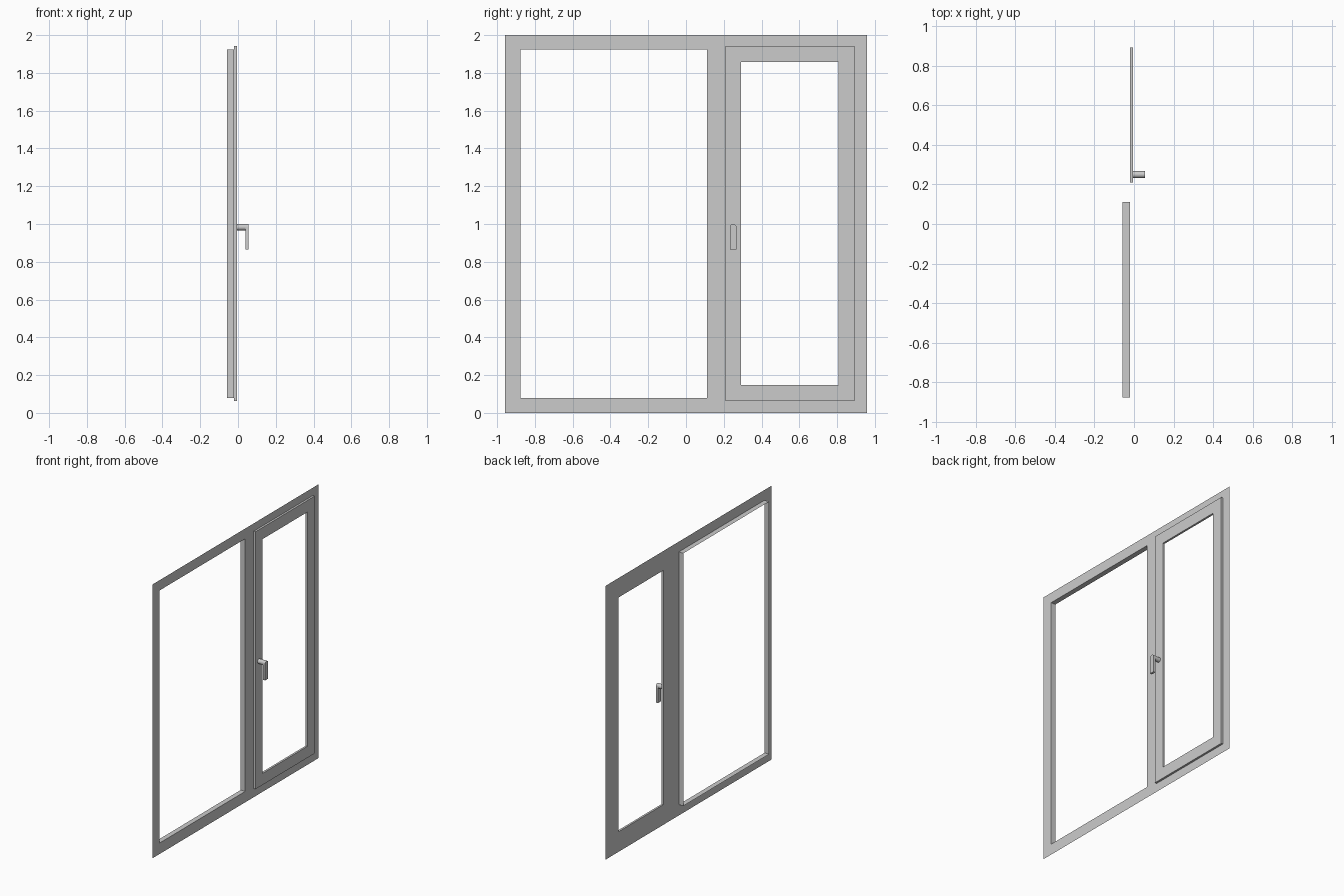
import bpy, bmesh, math

if "Cube" in bpy.data.objects:
    bpy.data.objects.remove(bpy.data.objects["Cube"])

X_FACE, X_BACK, X_SASH = -0.02, -0.057, -0.005
FIXED = (-0.877, 0.112, 0.08, 1.925)      # fixed opening: y0, y1, z0, z1
SASH = (0.21, 0.892, 0.063, 1.943)        # sash outline
PANE = (0.29, 0.808, 0.147, 1.858)        # sash opening


def finish(name, bm, smooth=False):
    bmesh.ops.remove_doubles(bm, verts=bm.verts, dist=1e-5)
    me = bpy.data.meshes.new(name)
    bm.to_mesh(me)
    bm.free()
    ob = bpy.data.objects.new(name, me)
    bpy.context.collection.objects.link(ob)
    if smooth:
        bpy.context.view_layer.objects.active = ob
        ob.select_set(True)
        bpy.ops.object.shade_smooth_by_angle(angle=math.radians(35))
        ob.select_set(False)
    return ob


def loop(bm, r, x):
    y0, y1, z0, z1 = r
    return [bm.verts.new((x, y, z)) for y, z in ((y0, z0), (y1, z0), (y1, z1), (y0, z1))]


def bridge(bm, a, b):
    for i in range(len(a)):
        j = (i + 1) % len(a)
        bm.faces.new((a[i], a[j], b[j], b[i]))


def inside(r, y, z):
    return r[0] < y < r[1] and r[2] < z < r[3]


# Outer frame: thin face sheet with two openings and a reveal behind the fixed one
bm = bmesh.new()
ys = [-0.957, FIXED[0], FIXED[1], SASH[0], SASH[1], 0.957]
zs = [0, SASH[2], FIXED[2], FIXED[3], SASH[3], 2]
for y0, y1 in zip(ys, ys[1:]):
    for z0, z1 in zip(zs, zs[1:]):
        cy, cz = (y0 + y1) / 2, (z0 + z1) / 2
        if not (inside(FIXED, cy, cz) or inside(SASH, cy, cz)):
            bm.faces.new(loop(bm, (y0, y1, z0, z1), X_FACE))
bridge(bm, loop(bm, FIXED, X_BACK), loop(bm, FIXED, X_FACE))
finish("outer_frame", bm)

# Opening sash: rectangular ring
bm = bmesh.new()
rings = [loop(bm, SASH, X_FACE), loop(bm, SASH, X_SASH),
         loop(bm, PANE, X_SASH), loop(bm, PANE, X_FACE)]
for i in range(4):
    bridge(bm, rings[i], rings[(i + 1) % 4])
bmesh.ops.recalc_face_normals(bm, faces=bm.faces)
finish("sash", bm)


def extrude_profile(name, pts, x0, x1):
    bm = bmesh.new()
    a = [bm.verts.new((x0, y, z)) for y, z in pts]
    b = [bm.verts.new((x1, y, z)) for y, z in pts]
    bridge(bm, a, b)
    bm.faces.new(a)
    bm.faces.new(b)
    bmesh.ops.recalc_face_normals(bm, faces=bm.faces)
    return finish(name, bm, True)


# Handle: round stem and flat lever with a rounded top
HY, HZ, R = 0.25, 0.983, 0.017
arc = lambda n, end: [(HY + R * math.cos(end * i / n), HZ + R * math.sin(end * i / n)) for i in range(n + 1)]
extrude_profile("handle_stem", arc(24, 2 * math.pi)[:-1], X_SASH, 0.042)
extrude_profile("handle_lever", arc(12, math.pi) + [(HY - R, 0.864), (HY + R, 0.864)], 0.04, 0.056)
